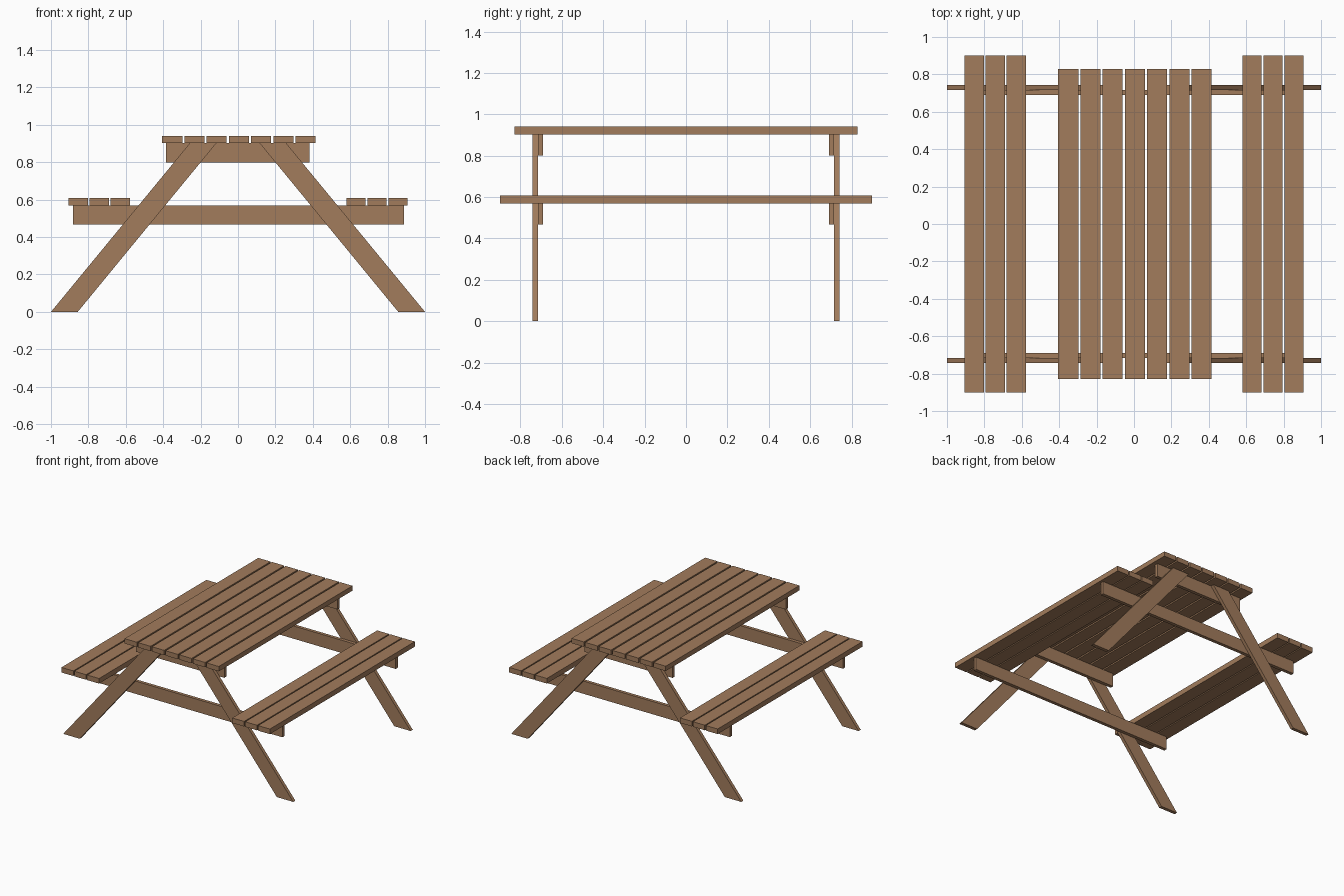
import bpy

if "Cube" in bpy.data.objects:
    bpy.data.objects.remove(bpy.data.objects["Cube"])

wood = bpy.data.materials.new("brown wood")
wood.diffuse_color = (0.36, 0.2, 0.107, 1)
wood.use_nodes = True
wood.node_tree.nodes["Principled BSDF"].inputs["Base Color"].default_value = wood.diffuse_color


def prism(name, profile, y0, y1):
    """Extrude an (x, z) outline, given counter-clockwise from the front, along y."""
    n = len(profile)
    verts = [(x, y, z) for y in (y0, y1) for x, z in profile]
    faces = [tuple(range(n)), tuple(reversed(range(n, 2 * n)))]
    faces += [(i, i + n, (i + 1) % n + n, (i + 1) % n) for i in range(n)]
    mesh = bpy.data.meshes.new(name)
    mesh.from_pydata(verts, [], faces)
    mesh.materials.append(wood)
    obj = bpy.data.objects.new(name, mesh)
    bpy.context.collection.objects.link(obj)
    return obj


def board(name, x0, x1, y0, y1, z0, z1):
    return prism(name, [(x0, z0), (x1, z0), (x1, z1), (x0, z1)], y0, y1)


# Table top planks
for i in range(7):
    x = -0.405 + i * 0.1187
    board("tabletop_plank", x, x + 0.107, -0.83, 0.83, 0.903, 0.941)

# Bench planks, three on each side
for side, start in (("left", -0.905), ("right", 0.58)):
    for i in range(3):
        x = start + i * 0.112
        board(side + "_bench_plank", x, x + 0.103, -0.9, 0.9, 0.568, 0.608)

# End frames: cross beams inside, slanted legs outside
for end, s in (("front", -1), ("back", 1)):
    y0, y1 = sorted((s * 0.69, s * 0.716))
    board(end + "_bench_beam", -0.882, 0.888, y0, y1, 0.468, 0.568)
    board(end + "_tabletop_beam", -0.385, 0.382, y0, y1, 0.80, 0.903)
    y0, y1 = sorted((s * 0.716, s * 0.742))
    prism(end + "_left_leg",
          [(-1, 0), (-0.857, 0), (-0.115, 0.903), (-0.257, 0.903)], y0, y1)
    prism(end + "_right_leg",
          [(0.857, 0), (1, 0), (0.257, 0.903), (0.115, 0.903)], y0, y1)
